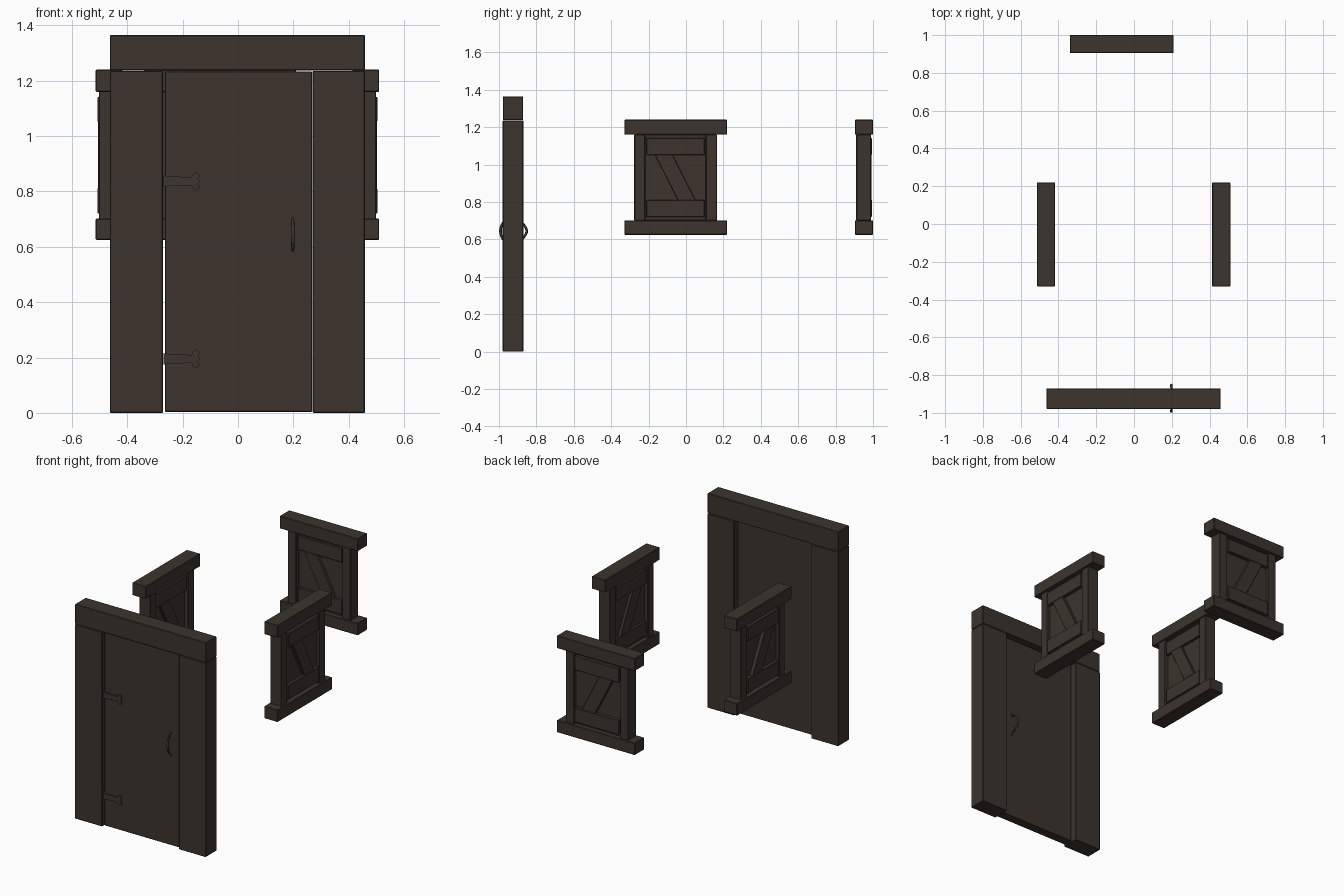
import bpy, bmesh, math
from mathutils import Vector, Matrix

if "Cube" in bpy.data.objects:
    bpy.data.objects.remove(bpy.data.objects["Cube"])

wood = bpy.data.materials.new("dark_brown")
wood.diffuse_color = (0.045, 0.034, 0.027, 1)
wood.use_nodes = True
wood.node_tree.nodes["Principled BSDF"].inputs["Base Color"].default_value = wood.diffuse_color


def make(name, bm, bevel=0.0):
    bmesh.ops.recalc_face_normals(bm, faces=bm.faces)
    me = bpy.data.meshes.new(name)
    bm.to_mesh(me)
    bm.free()
    me.materials.append(wood)
    ob = bpy.data.objects.new(name, me)
    bpy.context.collection.objects.link(ob)
    if bevel:
        m = ob.modifiers.new("bevel", 'BEVEL')
        m.width = bevel
        m.segments = 1
    return ob


def prism(name, pts, y0, y1, bevel=0.0, mat=None):
    """Outline in x/z extruded along y."""
    bm = bmesh.new()
    f = bm.faces.new([bm.verts.new((x, y0, z)) for x, z in pts])
    r = bmesh.ops.extrude_face_region(bm, geom=[f])
    vs = [v for v in r["geom"] if isinstance(v, bmesh.types.BMVert)]
    bmesh.ops.translate(bm, verts=vs, vec=(0, y1 - y0, 0))
    ob = make(name, bm, bevel)
    if mat:
        ob.data.transform(mat)
        if mat.determinant() < 0:
            ob.data.flip_normals()
    return ob


def board(name, x0, x1, y0, y1, z0, z1, bevel=0.003, mat=None):
    return prism(name, [(x0, z0), (x1, z0), (x1, z1), (x0, z1)], y0, y1, bevel, mat)


# Door frame and door
board("left_door_jamb", -0.463, -0.271, -0.98, -0.87, 0, 1.236)
board("right_door_jamb", 0.27, 0.459, -0.98, -0.87, 0, 1.236)
board("door_lintel", -0.463, 0.459, -0.979, -0.871, 1.238, 1.365)
board("door_panel", -0.264, 0.268, -0.965, -0.905, 0.004, 1.233, 0.002)

# Strap hinges with flared tips
half = [(-0.27, 0.021), (-0.25, 0.018), (-0.18, 0.015), (-0.168, 0.015), (-0.163, 0.026),
        (-0.152, 0.034), (-0.142, 0.028), (-0.139, 0.019), (-0.146, 0.01)]
for n, zc in (("lower", 0.195), ("upper", 0.837)):
    pts = [(x, zc + h) for x, h in half] + [(-0.137, zc)] + [(x, zc - h) for x, h in reversed(half)]
    prism(n + "_hinge", pts, -0.974, -0.962)


# Handles: bowed tapered bar with flat end pads, one on each side of the door
def handle(name, face, tip):
    bm = bmesh.new()
    rings, n, sides = [], 16, 8
    for i in range(n + 1):
        t = i / n
        s = math.sin(math.pi * t)
        c = Vector((0.198, face + (tip - face) * s ** 0.8, 0.583 + 0.124 * t))
        ang = math.atan2((tip - face) * math.cos(math.pi * t) * math.pi, 0.124)
        nrm = Vector((0, math.cos(ang), -math.sin(ang)))
        r = 0.004 + 0.003 * s
        rings.append([bm.verts.new(c + r * (math.cos(a) * Vector((1, 0, 0)) + math.sin(a) * nrm))
                      for a in (2 * math.pi * k / sides for k in range(sides))])
    for a, b in zip(rings, rings[1:]):
        for k in range(sides):
            bm.faces.new((a[k], a[(k + 1) % sides], b[(k + 1) % sides], b[k]))
    bm.faces.new(rings[0])
    bm.faces.new(rings[-1])
    ob = make(name, bm)
    for p in ob.data.polygons:
        p.use_smooth = len(p.vertices) == 4
    d = 0.005 if tip > face else -0.005
    for pn, zc in (("lower", 0.577), ("upper", 0.713)):
        pad = [(0.198 + 0.010 * math.cos(k * math.pi / 5), zc + 0.014 * math.sin(k * math.pi / 5))
               for k in range(10)]
        prism(name + "_" + pn + "_pad", pad, face - d, face + d)


handle("front_handle", -0.965, -0.992)
handle("back_handle", -0.905, -0.852)


# Shuttered windows, built around a local origin: x along the wall, +y outward
def window(name, mat):
    b = lambda part, *a: board(name + "_" + part, *a, mat=mat)
    b("top_beam", -0.275, 0.275, -0.048, 0.048, 1.16, 1.24)
    b("sill", -0.275, 0.275, -0.048, 0.048, 0.625, 0.702)
    b("first_post", -0.222, -0.163, -0.042, 0.037, 0.70, 1.162)
    b("second_post", 0.161, 0.22, -0.042, 0.037, 0.70, 1.162)
    b("shutter", -0.164, 0.162, -0.018, 0.018, 0.70, 1.162)
    # Z bracing on both faces of the shutter
    for side, y0, y1 in (("outer", 0.017, 0.042), ("inner", -0.036, -0.017)):
        b(side + "_top_cleat", -0.157, 0.155, y0, y1, 1.052, 1.142)
        b(side + "_bottom_cleat", -0.157, 0.155, y0, y1, 0.72, 0.812)
        e = 0.002 if side == "outer" else -0.002
        prism(name + "_" + side + "_brace",
              [(-0.112, 1.054), (-0.018, 1.054), (0.106, 0.81), (0.012, 0.81)],
              y0 + min(0, -e), y1 - max(0, e), 0.002, mat)


window("back_window", Matrix.Translation((-0.065, 0.952, 0)))
swap = Matrix(((0, 1, 0, 0), (1, 0, 0, 0), (0, 0, 1, 0), (0, 0, 0, 1)))
window("right_window", Matrix.Translation((0.462, -0.055, 0)) @ swap)
window("left_window", Matrix.Translation((-0.466, -0.055, 0)) @ Matrix.Scale(-1, 4, (1, 0, 0)) @ swap)
